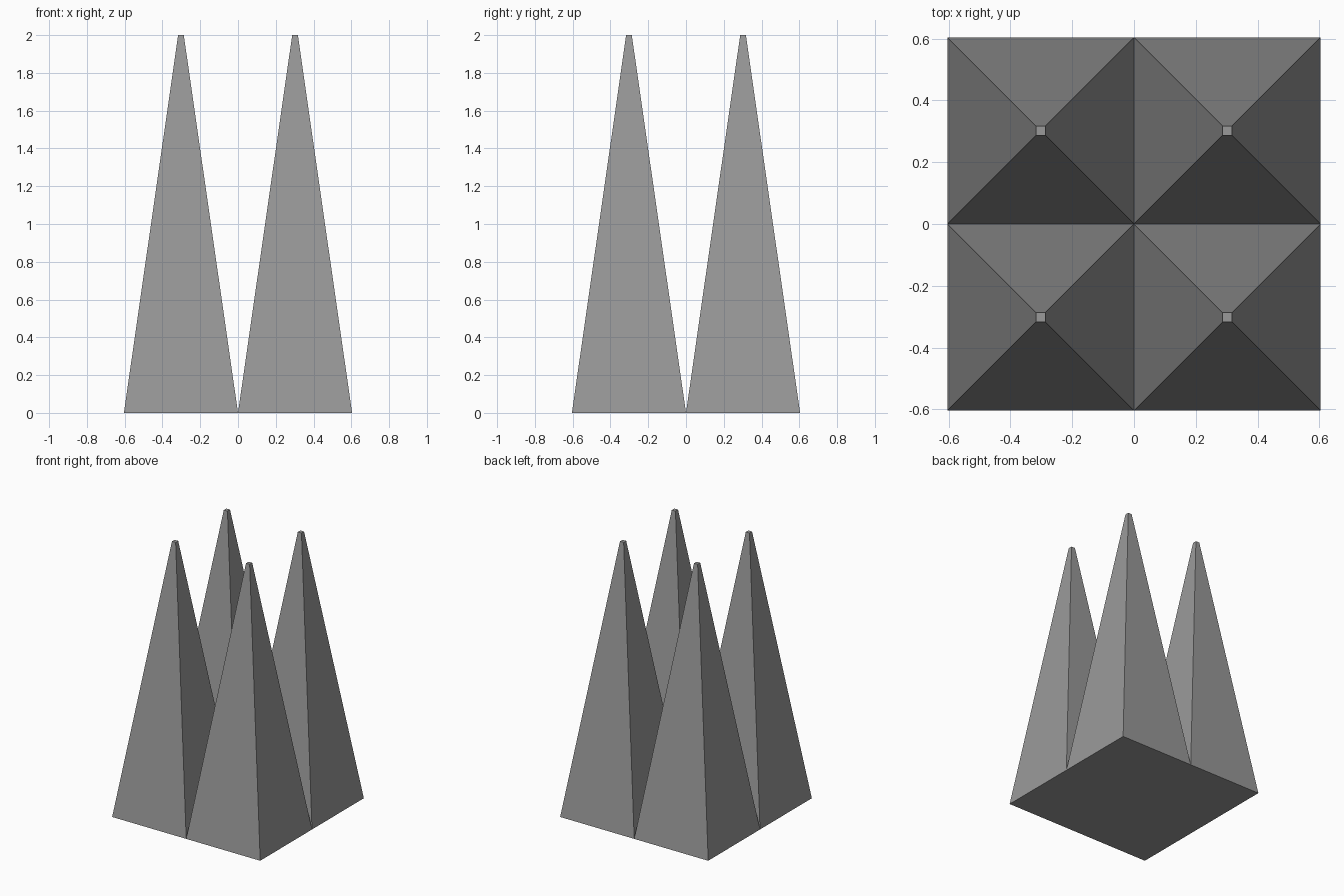
import bpy, bmesh

if "Cube" in bpy.data.objects:
    bpy.data.objects.remove(bpy.data.objects["Cube"])

HALF, TIP, HEIGHT = 0.604, 0.03, 2.0

bm = bmesh.new()
# square footprint split into four cells
bmesh.ops.create_grid(bm, x_segments=2, y_segments=2, size=HALF)
cells = list(bm.faces)

# each cell shrinks to a small flat tip and is raised into a spike
bmesh.ops.inset_individual(bm, faces=cells, thickness=(HALF - TIP) / 2, use_even_offset=True)
for v in {v for f in cells for v in f.verts}:
    v.co.z = HEIGHT

# single flat underside, facing down
corners = [bm.verts.new((x * HALF, y * HALF, 0))
           for x, y in ((-1, -1), (-1, 1), (1, 1), (1, -1))]
bm.faces.new(corners)

mesh = bpy.data.meshes.new("four_spikes")
bm.to_mesh(mesh)
bm.free()

# dark grey finish
grey = bpy.data.materials.new("dark_grey")
grey.diffuse_color = (0.32, 0.32, 0.32, 1)
grey.use_nodes = True
grey.node_tree.nodes["Principled BSDF"].inputs["Base Color"].default_value = grey.diffuse_color
mesh.materials.append(grey)
bpy.context.collection.objects.link(bpy.data.objects.new("four_spikes", mesh))
